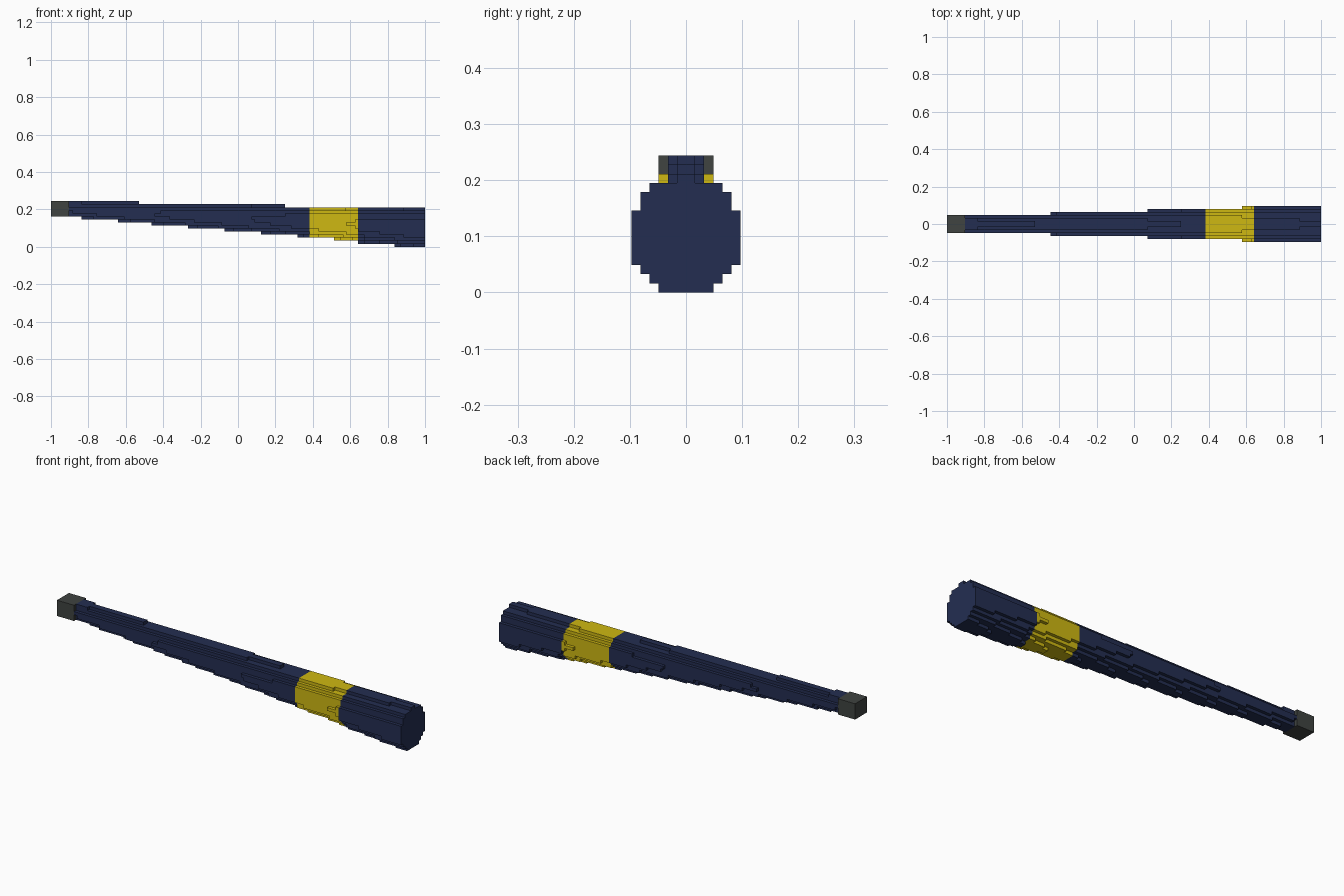
import bpy
import bmesh
import math

if "Cube" in bpy.data.objects:
    bpy.data.objects.remove(bpy.data.objects["Cube"])

S = 2 / 123          # size of one block


def make_material(name, color):
    mat = bpy.data.materials.new(name)
    mat.diffuse_color = (*color, 1)
    mat.use_nodes = True
    mat.node_tree.nodes["Principled BSDF"].inputs["Base Color"].default_value = mat.diffuse_color
    return mat


navy = make_material("navy", (0.017, 0.027, 0.083))
yellow = make_material("yellow", (0.62, 0.48, 0.006))
charcoal = make_material("charcoal", (0.050, 0.056, 0.052))


def tapered_blocks(start, end, drop=0.0, grow=0.0):
    """Blocks whose centres lie inside a drooping, widening round rod."""
    cells = set()
    for i in range(start, end):
        x = -1 + (i + 0.5) * S
        centre = 6.24 + (1 - x) * 3.24 - drop      # in block units
        radius = 6.315 - (1 - x) * 1.94 + grow
        for k in range(15):
            for j in range(-7, 7):
                if math.hypot(j + 0.5, k + 0.5 - centre) <= radius:
                    cells.add((i, j, k))
    return cells


def build_blocks(name, cells, mat):
    """Skin the outside of a set of blocks and merge the flat faces."""
    bm = bmesh.new()
    verts = {}

    def vert(p):
        if p not in verts:
            verts[p] = bm.verts.new((-1 + p[0] * S, p[1] * S, p[2] * S))
        return verts[p]

    for cell in cells:
        for axis in range(3):
            u, v = (axis + 1) % 3, (axis + 2) % 3
            for side in (0, 1):
                beside = list(cell)
                beside[axis] += 2 * side - 1
                if tuple(beside) in cells:
                    continue
                loop = []
                for du, dv in ((0, 0), (1, 0), (1, 1), (0, 1)):
                    p = list(cell)
                    p[axis] += side
                    p[u] += du
                    p[v] += dv
                    loop.append(vert(tuple(p)))
                bm.faces.new(loop if side else loop[::-1])
    bmesh.ops.dissolve_limit(bm, angle_limit=0.01, verts=bm.verts[:],
                             edges=bm.edges[:])
    mesh = bpy.data.meshes.new(name)
    bm.to_mesh(mesh)
    bm.free()
    mesh.materials.append(mat)
    obj = bpy.data.objects.new(name, mesh)
    bpy.context.collection.objects.link(obj)


# Square end cap at the thin end
tip = {(i, j, k) for i in range(6) for j in range(-3, 3) for k in range(10, 15)}
build_blocks("tip_cap", tip, charcoal)

# Long tapered shaft, coloured band and slightly thicker butt
build_blocks("shaft", tapered_blocks(6, 85), navy)
build_blocks("band", tapered_blocks(85, 101), yellow)
build_blocks("butt_end", tapered_blocks(101, 123, drop=0.15, grow=0.13), navy)
